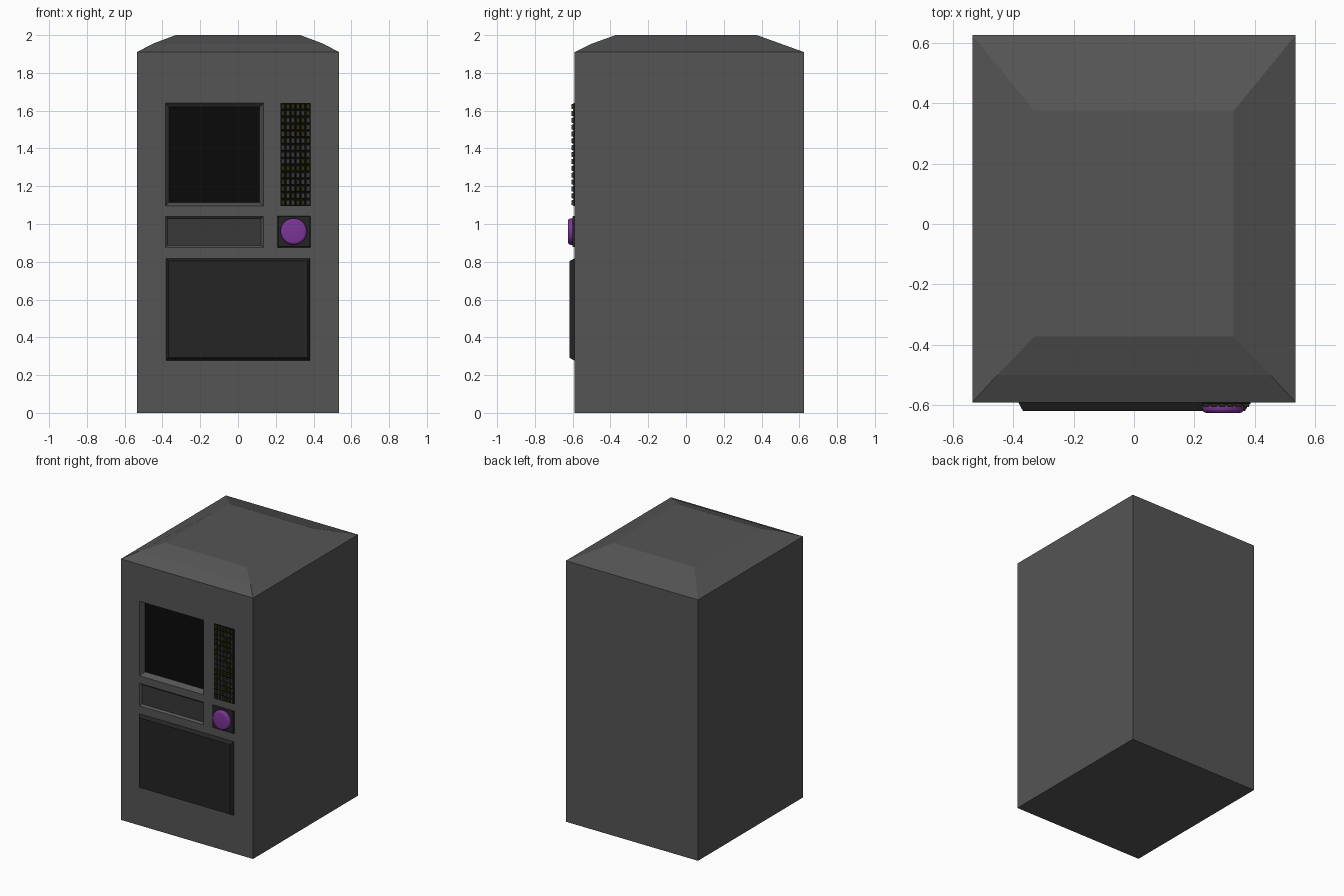
import bpy, bmesh, math, random
from mathutils import Matrix

if "Cube" in bpy.data.objects:
    bpy.data.objects.remove(bpy.data.objects["Cube"])

random.seed(4)
FRONT = -0.59


def material(name, r, g, b):
    m = bpy.data.materials.new(name)
    m.diffuse_color = (r, g, b, 1)
    m.use_nodes = True
    m.node_tree.nodes["Principled BSDF"].inputs["Base Color"].default_value = m.diffuse_color
    return m


CASE = material("case_grey", 0.09, 0.09, 0.09)
SLATE = material("slate", 0.04, 0.04, 0.04)
DARK = material("dark_panel", 0.018, 0.018, 0.018)
BLACK = material("screen_black", 0.003, 0.003, 0.003)
OLIVE = material("olive_key", 0.025, 0.025, 0.006)
PURPLE = material("purple", 0.2, 0.035, 0.31)


def finish(bm, name, *mats):
    bmesh.ops.recalc_face_normals(bm, faces=bm.faces)
    me = bpy.data.meshes.new(name)
    bm.to_mesh(me)
    bm.free()
    for m in mats:
        me.materials.append(m)
    ob = bpy.data.objects.new(name, me)
    bpy.context.collection.objects.link(ob)
    return ob


def add_slab(bm, x0, x1, z0, z1, y0, y1, inset=0.0, mat=0):
    """Block whose face at y1 is smaller by inset on each edge."""
    rings = []
    for y, d in ((y0, 0), (y1, inset)):
        rings.append([bm.verts.new(p) for p in (
            (x0 + d, y, z0 + d), (x1 - d, y, z0 + d),
            (x1 - d, y, z1 - d), (x0 + d, y, z1 - d))])
    a, b = rings
    faces = [bm.faces.new(a), bm.faces.new(b[::-1])]
    for i in range(4):
        j = (i + 1) % 4
        faces.append(bm.faces.new((a[i], b[i], b[j], a[j])))
    for f in faces:
        f.material_index = mat


def slab(name, mat, *dims):
    bm = bmesh.new()
    add_slab(bm, *dims)
    return finish(bm, name, mat)


# Cabinet with sloped roof, extra crease along the front slope
bm = bmesh.new()


def pair(x, y, z):
    return bm.verts.new((-x, y, z)), bm.verts.new((x, y, z))


fb, bb = pair(0.535, FRONT, 0), pair(0.535, 0.625, 0)
ft, bt = pair(0.535, FRONT, 1.91), pair(0.535, 0.625, 1.91)
crease = pair(0.452, -0.5, 1.954)
rf, rb = pair(0.33, -0.373, 2.0), pair(0.33, 0.375, 2.0)
for lo, hi in ((fb, ft), (ft, crease), (crease, rf), (rf, rb),
               (rb, bt), (bt, bb), (bb, fb)):
    bm.faces.new((lo[0], lo[1], hi[1], hi[0]))
for s in (0, 1):
    bm.faces.new((fb[s], bb[s], bt[s], ft[s]))
    bm.faces.new((ft[s], crease[s], rf[s], rb[s], bt[s]))
cabinet = finish(bm, "cabinet", CASE)


# Tapered recesses for the screen and the slot
def recess(name, x0, x1, z0, z1, depth, inset):
    out = 0.01
    g = inset * out / depth
    cut = slab(name, CASE, x0 - g, x1 + g, z0 - g, z1 + g,
               FRONT - out, FRONT + depth, inset + g)
    cut.hide_render = True
    cut.hide_set(True)
    mod = cabinet.modifiers.new(name, 'BOOLEAN')
    mod.operation = 'DIFFERENCE'
    mod.solver = 'EXACT'
    mod.object = cut


recess("screen_cutter", -0.385, 0.135, 1.095, 1.64, 0.04, 0.02)
recess("slot_cutter", -0.385, 0.135, 0.875, 1.04, 0.015, 0.012)
slab("screen", BLACK, -0.365, 0.115, 1.115, 1.62, FRONT + 0.045, FRONT + 0.037)
slab("slot_plate", SLATE, -0.373, 0.123, 0.887, 1.028, FRONT + 0.02, FRONT + 0.013)

# Raised lower panel and button plate
slab("lower_panel", DARK, -0.385, 0.385, 0.275, 0.82, FRONT + 0.005, -0.618, 0.017)
slab("button_plate", DARK, 0.208, 0.385, 0.875, 1.045, FRONT + 0.005, -0.601, 0.005)

# Round button
bm = bmesh.new()
bmesh.ops.create_cone(bm, cap_ends=True, segments=32, radius1=0.07, radius2=0.07, depth=0.03,
                      matrix=Matrix.Translation((0.295, -0.61, 0.96))
                      @ Matrix.Rotation(math.pi / 2, 4, 'X'))
rim = [e for e in bm.edges if all(v.co.y < -0.62 for v in e.verts)]
bmesh.ops.bevel(bm, geom=rim, offset=0.015, segments=4, profile=0.5, affect='EDGES')
button = finish(bm, "button", PURPLE)
bpy.context.view_layer.objects.active = button
button.select_set(True)
bpy.ops.object.shade_smooth_by_angle(angle=math.radians(40))

# Keyboard: backing plate and grid of small keys
slab("key_bed", BLACK, 0.225, 0.385, 1.095, 1.64, FRONT + 0.005, -0.596)
bm = bmesh.new()
COLS, ROWS = 6, 15
dx, dz = 0.16 / COLS, 0.545 / ROWS
for c in range(COLS):
    for r in range(ROWS):
        x, z = 0.225 + c * dx, 1.095 + r * dz
        add_slab(bm, x + 0.002, x + dx - 0.002, z + 0.003, z + dz - 0.003,
                 -0.595, -0.606, 0.003, int(random.random() < 0.45))
finish(bm, "keys", SLATE, OLIVE)
